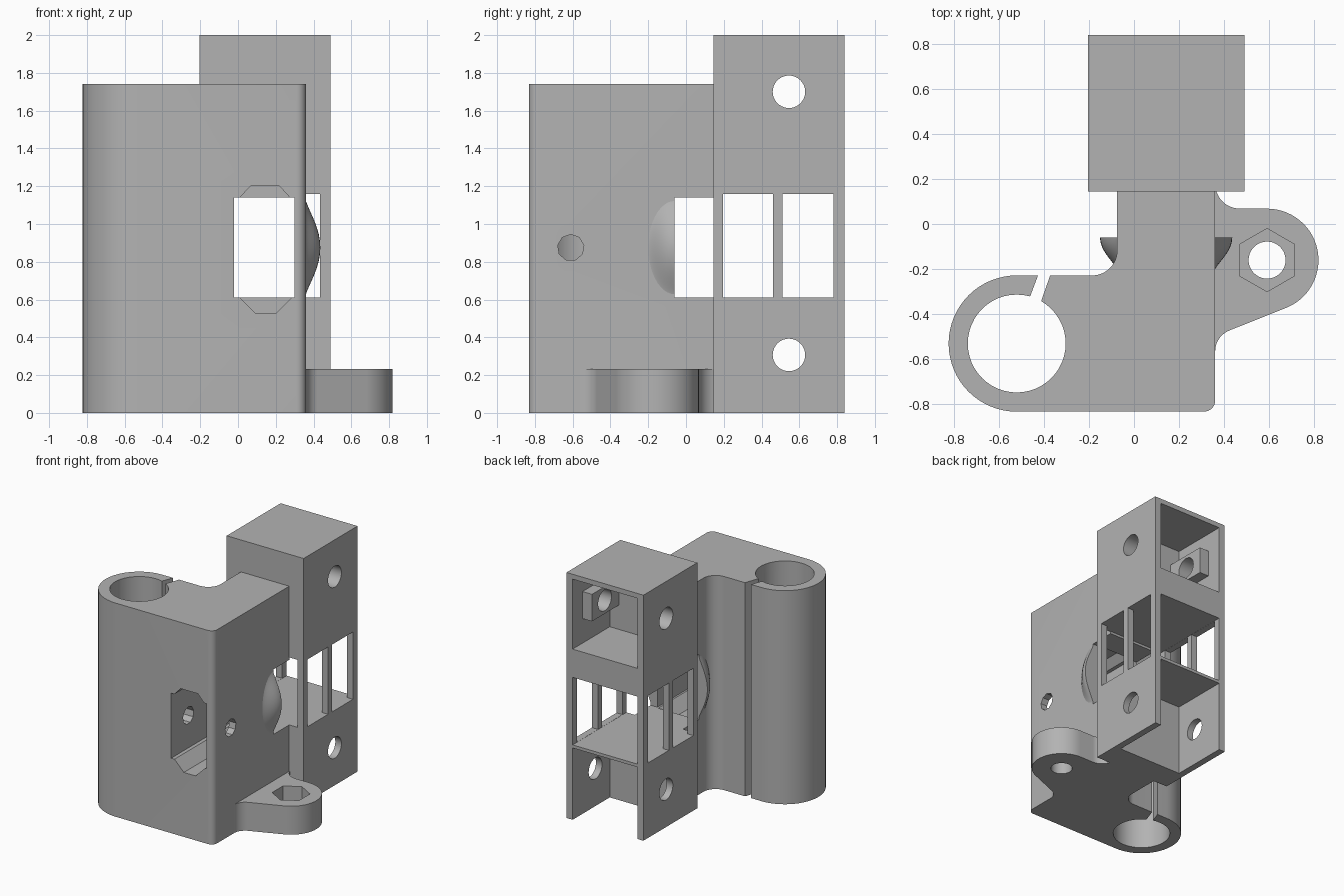
import bpy, bmesh
from math import sin, cos, pi, radians

cube = bpy.data.objects.get("Cube")
if cube:
    bpy.data.objects.remove(cube, do_unlink=True)

GREY = (0.45, 0.45, 0.45, 1)
mat = bpy.data.materials.new("plain_grey")
mat.use_nodes = True
mat.diffuse_color = GREY
mat.node_tree.nodes["Principled BSDF"].inputs["Base Color"].default_value = GREY


def add_object(name, bm):
    bmesh.ops.recalc_face_normals(bm, faces=bm.faces)
    mesh = bpy.data.meshes.new(name)
    bm.to_mesh(mesh)
    bm.free()
    mesh.materials.append(mat)
    obj = bpy.data.objects.new(name, mesh)
    bpy.context.collection.objects.link(obj)
    return obj


def arc(cx, cy, r, start, end, n=12):
    angles = [radians(start + (end - start) * i / n) for i in range(n + 1)]
    return [(cx + r * cos(a), cy + r * sin(a)) for a in angles]


def prism(name, points, lo, hi, axis="z"):
    """Extrude a closed outline along one axis."""
    place = {"z": lambda u, v, w: (u, v, w),
             "y": lambda u, v, w: (u, w, v),
             "x": lambda u, v, w: (w, u, v)}[axis]
    bm = bmesh.new()
    low = [bm.verts.new(place(u, v, lo)) for u, v in points]
    high = [bm.verts.new(place(u, v, hi)) for u, v in points]
    bm.faces.new(low)
    bm.faces.new(high)
    for i in range(len(points)):
        j = (i + 1) % len(points)
        bm.faces.new((low[i], low[j], high[j], high[i]))
    return add_object(name, bm)


def box(name, x, y, z):
    return prism(name, [(x[0], y[0]), (x[1], y[0]), (x[1], y[1]), (x[0], y[1])], *z)


def round_bar(name, u, v, r, lo, hi, axis, sides=40, turn=0):
    return prism(name, arc(u, v, r, turn, turn + 360, sides)[:-1], lo, hi, axis)


def combine(obj, others, operation="DIFFERENCE"):
    """Apply booleans in order and remove the helpers."""
    for other in others:
        other.hide_render = True
        mod = obj.modifiers.new("boolean", "BOOLEAN")
        mod.operation, mod.object, mod.solver = operation, other, "EXACT"
        bpy.context.view_layer.objects.active = obj
        bpy.ops.object.modifier_apply(modifier=mod.name)
        bpy.data.objects.remove(other, do_unlink=True)


# Clamp body: rounded tube side, square side and neck
outline = (arc(-0.52, -0.53, 0.302, 90, 270, 32)
           + arc(0.31, -0.782, 0.05, -90, 0, 8)
           + [(0.36, 0.15), (-0.075, 0.15)]
           + arc(-0.185, -0.118, 0.11, 0, -90)
           + [(-0.37, -0.228)])
body = prism("clamp_body", outline, 0, 1.74)
window = [(-0.02, 0.61), (0.01, 0.61), (0.095, 0.525), (0.2, 0.525), (0.285, 0.61),
          (0.3, 0.61), (0.3, 1.14), (0.275, 1.14), (0.22, 1.2), (0.065, 1.2),
          (0.01, 1.14), (-0.02, 1.14)]
combine(body, [
    round_bar("bore", -0.52, -0.53, 0.217, -0.1, 2, "z", 48),
    prism("clamp_slit", [(-0.362, -0.2), (-0.418, -0.36), (-0.475, -0.36), (-0.415, -0.2)], -0.1, 2),
    prism("front_window", window, -0.9, -0.05, "y"),
    box("neck_opening", (-0.2, 0.5), (-0.06, 0.2), (0.61, 1.14)),
    round_bar("side_hole", -0.61, 0.875, 0.07, -0.4, 0.5, "x", 9, 90),
])

# Holder block: three compartments with side windows and cross holes
block = box("holder_block", (-0.203, 0.49), (0.145, 0.838), (0, 2))
inner = (-0.148, 0.435)
combine(block, [
    box("upper_cavity", inner, (0.36, 0.9), (1.39, 1.96)),
    box("lower_cavity", inner, (0.36, 0.9), (-0.1, 0.585)),
    box("middle_cavity", inner, (0.1, 0.9), (0.61, 1.16)),
    box("front_side_windows", (-0.3, 0.6), (0.195, 0.46), (0.611, 1.159)),
    box("back_side_windows", (-0.3, 0.6), (0.51, 0.78), (0.611, 1.159)),
])
combine(block, [
    box("left_rail", (0.35, 0.45), (0.35, 0.71), (1.59, 1.81)),
    box("right_rail", (-0.16, -0.063), (0.35, 0.71), (1.59, 1.81)),
], "UNION")
combine(block, [round_bar("cross_hole", 0.545, z, 0.086, -0.4, 0.6, "x")
                for z in (0.307, 1.7)])

# Mounting foot with nut pocket and screw hole
foot_outline = ([(0.33, 0.15)] + arc(0.47, 0.178, 0.11, 180, 270)
                + arc(0.59, -0.16, 0.228, 90, -67, 28)
                + arc(0.46, -0.565, 0.1, 113, 180) + [(0.33, -0.565)])
foot = prism("mounting_foot", foot_outline, 0, 0.232)
combine(foot, [
    round_bar("nut_pocket", 0.59, -0.16, 0.14, 0.11, 0.4, "z", 6, 90),
    round_bar("screw_hole", 0.59, -0.16, 0.082, -0.1, 0.4, "z"),
])


# Flared half bells in front of the neck opening
def flare(name, x, side):
    bm = bmesh.new()
    bmesh.ops.create_uvsphere(bm, u_segments=40, v_segments=24, radius=1)
    for normal in ((0, 1, 0), (-1, 0, 0)):
        cut = bmesh.ops.bisect_plane(bm, geom=bm.verts[:] + bm.edges[:] + bm.faces[:],
                                     plane_co=(0, 0, 0), plane_no=normal, clear_outer=True)
        if normal[1]:
            edges = [e for e in cut["geom_cut"] if isinstance(e, bmesh.types.BMEdge)]
            bmesh.ops.edgenet_fill(bm, edges=edges)
    for v in bm.verts:
        bell = max(v.co.x, 0) ** 3
        v.co = (x + side * (0.08 * bell - 0.004), -0.06 + 0.15 * v.co.y, 0.875 + 0.265 * v.co.z)
    return add_object(name, bm)


parts = [body, block, foot, flare("left_flare", 0.36, 1), flare("right_flare", -0.075, -1)]

# Smooth the curved walls, keep corners crisp
bpy.ops.object.select_all(action="DESELECT")
for part in parts:
    part.select_set(True)
bpy.context.view_layer.objects.active = body
bpy.ops.object.shade_smooth_by_angle(angle=radians(30))
